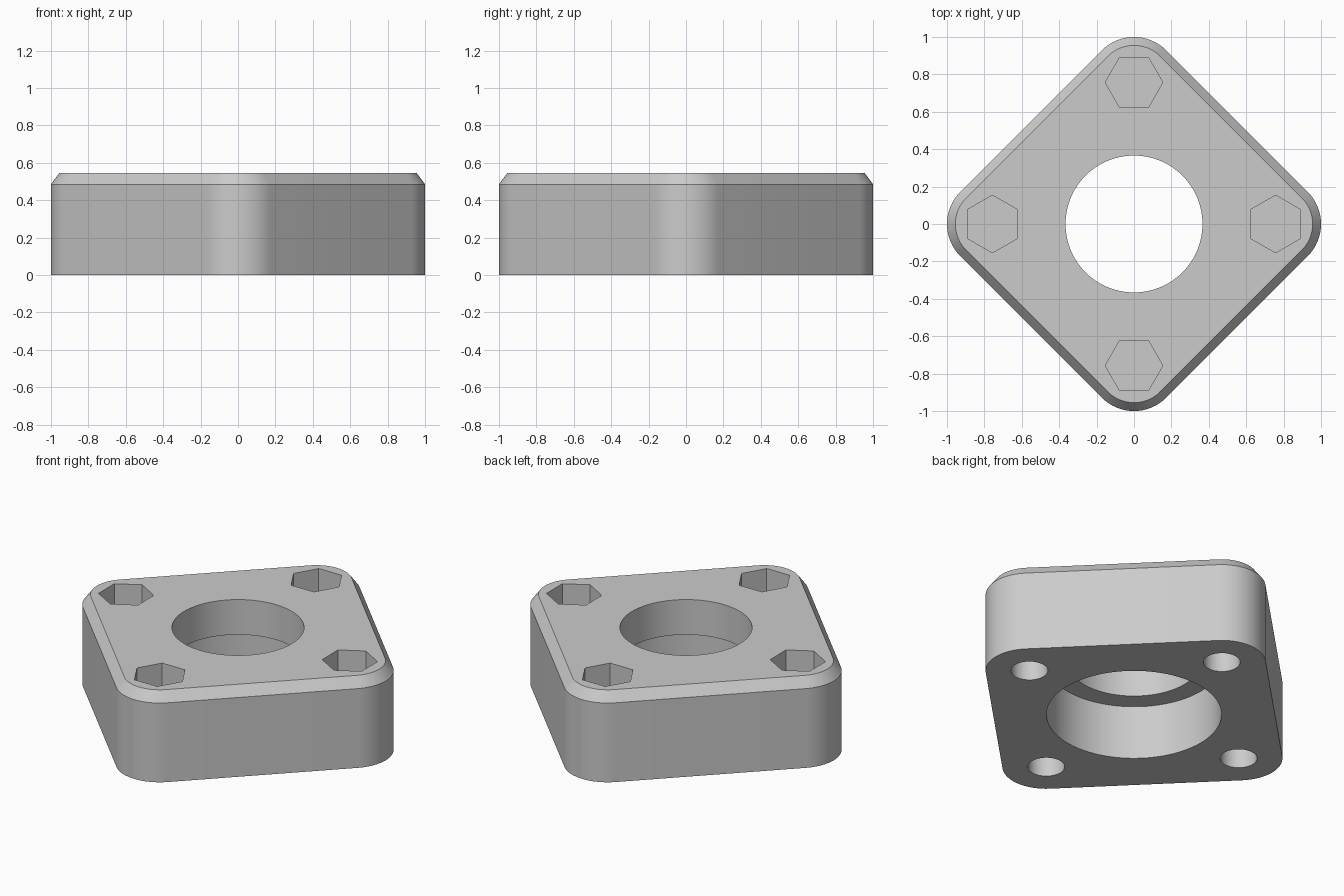
import bpy, bmesh, math

if "Cube" in bpy.data.objects:
    bpy.data.objects.remove(bpy.data.objects["Cube"])

HEIGHT, CHAMFER_Z = 0.545, 0.485
CORNER, RADIUS, INSET = 0.757, 0.243, 0.045   # corner centre distance, corner radius, top bevel
LEDGE_Z = 0.33                                # bearing seat ceiling
HEX_FLOOR, BOLT_TOP = 0.305, 0.295            # thin web left between nut pocket and bolt hole

grey = bpy.data.materials.new("light_grey")
grey.diffuse_color = (0.6, 0.6, 0.6, 1)
grey.use_nodes = True
grey.node_tree.nodes["Principled BSDF"].inputs["Base Color"].default_value = grey.diffuse_color


def outline(radius, steps=16):
    """Diamond with four rounded corners."""
    pts = []
    for q in range(4):
        a0 = q * math.pi / 2
        for i in range(steps + 1):
            a = a0 - math.pi / 4 + math.pi / 2 * i / steps
            pts.append((CORNER * math.cos(a0) + radius * math.cos(a),
                        CORNER * math.sin(a0) + radius * math.sin(a)))
    return pts


def loft(name, layers):
    """Closed solid through (outline, z) layers."""
    bm = bmesh.new()
    rings = [[bm.verts.new((x, y, z)) for x, y in pts] for pts, z in layers]
    n = len(rings[0])
    for lo, hi in zip(rings, rings[1:]):
        for i in range(n):
            j = (i + 1) % n
            bm.faces.new((lo[i], lo[j], hi[j], hi[i]))
    bm.faces.new(rings[0][::-1])
    bm.faces.new(rings[-1])
    mesh = bpy.data.meshes.new(name)
    bm.to_mesh(mesh)
    bm.free()
    mesh.materials.append(grey)
    ob = bpy.data.objects.new(name, mesh)
    bpy.context.collection.objects.link(ob)
    return ob


def polygon(cx, cy, r, n, turn=0.0):
    return [(cx + r * math.cos(turn + 2 * math.pi * i / n),
             cy + r * math.sin(turn + 2 * math.pi * i / n)) for i in range(n)]


# Rounded block with bevelled top edge
block = loft("bearing_block", [(outline(RADIUS), 0), (outline(RADIUS), CHAMFER_Z),
                               (outline(RADIUS - INSET), HEIGHT)])

# Stepped centre bore: wide seat below, narrower opening above
wide, narrow = polygon(0, 0, 0.485, 96), polygon(0, 0, 0.366, 96)
cutters = [loft("bore_cutter", [(wide, -0.1), (wide, LEDGE_Z),
                                (narrow, LEDGE_Z), (narrow, HEIGHT + 0.1)])]

# Hex nut pockets from above and blind bolt holes from below, one per corner
for k in range(4):
    a = k * math.pi / 2
    cx, cy = CORNER * math.cos(a), CORNER * math.sin(a)
    pocket = polygon(cx, cy, 0.154, 6, a + math.pi / 2)
    hole = polygon(cx, cy, 0.102, 48)
    cutters.append(loft("nut_pocket_cutter", [(pocket, HEX_FLOOR), (pocket, HEIGHT + 0.1)]))
    cutters.append(loft("bolt_hole_cutter", [(hole, -0.1), (hole, BOLT_TOP)]))

# Cut, then remove the helpers
bpy.context.view_layer.objects.active = block
block.select_set(True)
for c in cutters:
    mod = block.modifiers.new("cut", 'BOOLEAN')
    mod.operation, mod.solver, mod.object = 'DIFFERENCE', 'EXACT', c
    bpy.ops.object.modifier_apply(modifier=mod.name)
    bpy.data.objects.remove(c)

bpy.ops.object.shade_smooth_by_angle(angle=math.radians(30))
